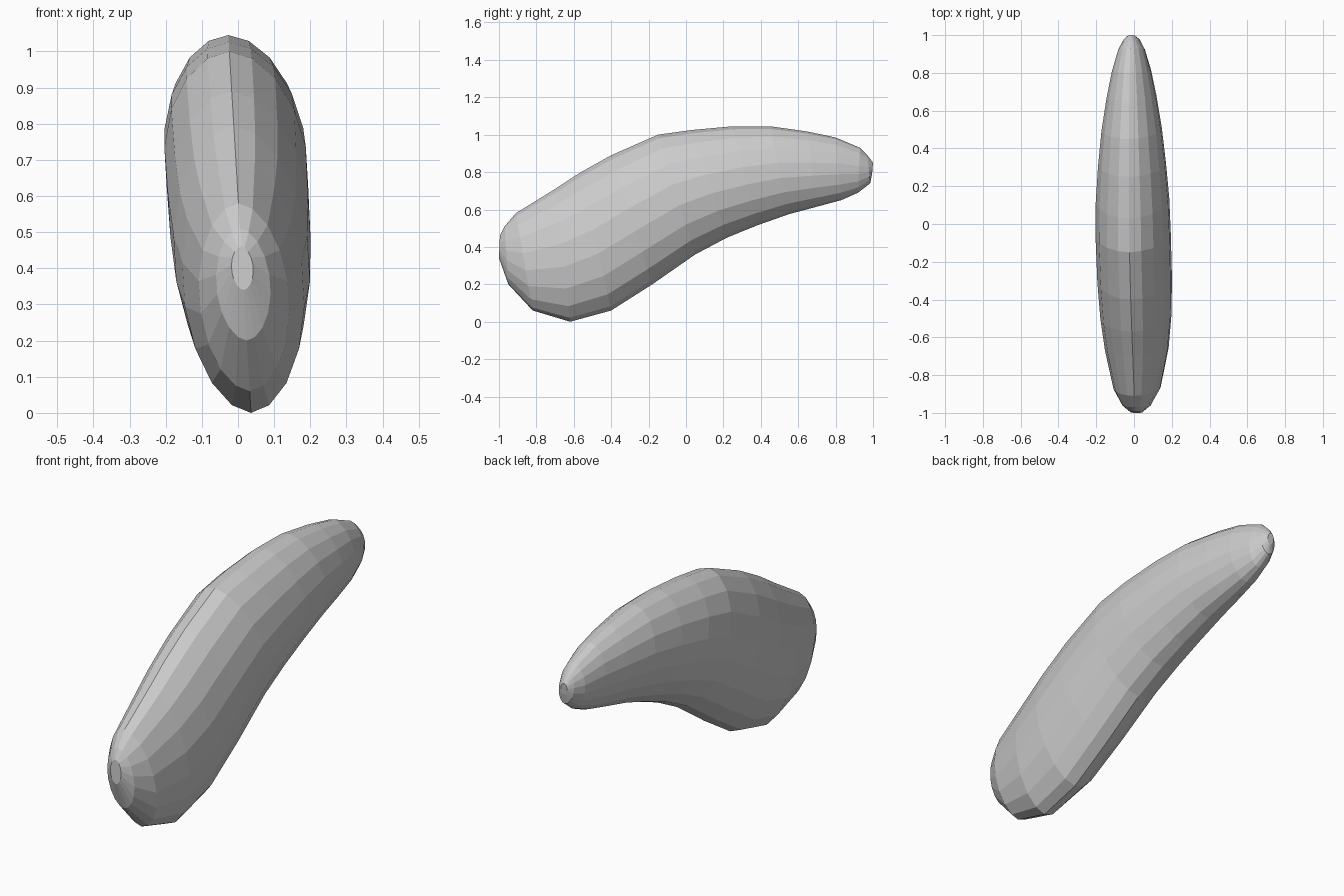
import bpy, bmesh
from math import sin, cos, pi, copysign

if "Cube" in bpy.data.objects:
    bpy.data.objects.remove(bpy.data.objects["Cube"])

SIDES = 18

# Stations along the body: upper y, z, lower y, z, half width
STATIONS = [
    (-0.995, 0.46, -1.00, 0.34, 0.03),
    (-0.97, 0.51, -0.95, 0.20, 0.075),
    (-0.91, 0.58, -0.82, 0.06, 0.125),
    (-0.70, 0.71, -0.62, 0.00, 0.168),
    (-0.57, 0.795, -0.40, 0.06, 0.188),
    (-0.40, 0.89, -0.18, 0.20, 0.197),
    (-0.15, 1.00, 0.05, 0.36, 0.199),
    (0.03, 1.025, 0.22, 0.45, 0.195),
    (0.25, 1.045, 0.38, 0.515, 0.18),
    (0.45, 1.045, 0.55, 0.575, 0.16),
    (0.65, 1.017, 0.70, 0.615, 0.132),
    (0.80, 0.985, 0.83, 0.65, 0.103),
    (0.93, 0.93, 0.92, 0.69, 0.07),
    (0.97, 0.89, 0.985, 0.74, 0.042),
    (1.00, 0.85, 0.995, 0.79, 0.018),
]


def ring(bm, yt, zt, yb, zb, w):
    """Slightly narrowed ellipse between the upper and lower outline, leaning sideways."""
    verts = []
    for i in range(SIDES):
        a = 2 * pi * i / SIDES
        c, s = cos(a), sin(a)
        y = (yt + yb) / 2 + (yt - yb) / 2 * c
        z = (zt + zb) / 2 + (zt - zb) / 2 * c
        x = w * copysign(abs(s) ** 1.1, s) + 0.036 - 0.06 * z
        verts.append(bm.verts.new((x, y, z)))
    return verts


# Curved bean body
bm = bmesh.new()
rings = [ring(bm, *s) for s in STATIONS]
for a, b in zip(rings, rings[1:]):
    for i in range(SIDES):
        j = (i + 1) % SIDES
        bm.faces.new((a[i], a[j], b[j], b[i]))

# Closed ends
bm.faces.new(rings[0])
bm.faces.new(rings[-1])
bmesh.ops.recalc_face_normals(bm, faces=bm.faces)

mesh = bpy.data.meshes.new("bean_body")
bm.to_mesh(mesh)
bm.free()
bpy.context.collection.objects.link(bpy.data.objects.new("bean_body", mesh))
